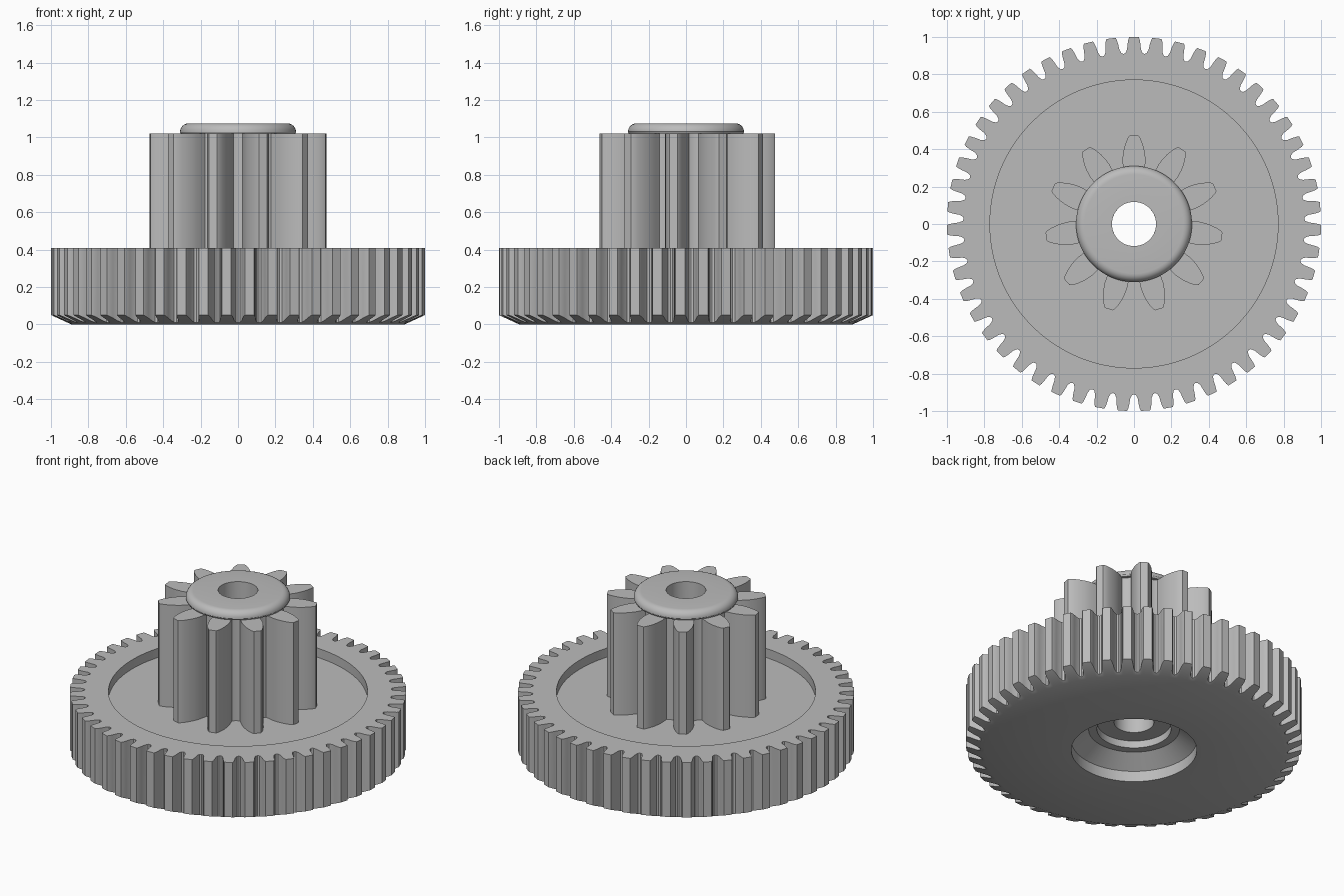
import bpy, bmesh
from math import sin, cos, pi, radians

if "Cube" in bpy.data.objects:
    bpy.data.objects.remove(bpy.data.objects["Cube"])

grey = bpy.data.materials.new("plain grey")
grey.use_nodes = True
colour = (0.5, 0.5, 0.5, 1)
grey.diffuse_color = colour
grey.node_tree.nodes["Principled BSDF"].inputs["Base Color"].default_value = colour


def tooth_outline(count, flank, valley):
    """Polar outline (angle, radius) of a gear, one tooth pointing to +y.
    flank lists (radius, half width) from root to tip."""
    points = []
    for i in range(count):
        mid = pi / 2 + i * 2 * pi / count
        points += [(mid - w / r, r) for r, w in flank]
        points += [(mid + w / r, r) for r, w in reversed(flank)]
        points.append((mid + pi / count, valley))
    return points


def outline_ring(outline, height):
    """Outline at a height, which may depend on the radius."""
    return [(r * cos(a), r * sin(a), height(r)) for a, r in outline]


def circles(angles, profile):
    return [[(r * cos(a), r * sin(a), z) for a in angles] for r, z in profile]


def ring_solid(name, rings):
    """Bridge rings in order, and the last one back to the first."""
    bm = bmesh.new()
    loops = [[bm.verts.new(p) for p in ring] for ring in rings]
    n = len(loops[0])
    for k, loop in enumerate(loops):
        nxt = loops[(k + 1) % len(loops)]
        for i in range(n):
            j = (i + 1) % n
            bm.faces.new((loop[i], loop[j], nxt[j], nxt[i]))
    bmesh.ops.recalc_face_normals(bm, faces=bm.faces)
    mesh = bpy.data.meshes.new(name)
    bm.to_mesh(mesh)
    bm.free()
    mesh.materials.append(grey)
    obj = bpy.data.objects.new(name, mesh)
    bpy.context.collection.objects.link(obj)
    bpy.ops.object.select_all(action='DESELECT')
    obj.select_set(True)
    bpy.context.view_layer.objects.active = obj
    bpy.ops.object.shade_smooth_by_angle(angle=radians(30))
    return obj


bore = 0.118
rim_top, floor, pinion_top, collar_top = 0.41, 0.35, 1.02, 1.075
chamfer_start, chamfer_height = 0.89, 0.05

# Large wheel: chamfered teeth, stepped pocket below, shallow recess above
wheel = tooth_outline(51, [(0.916, 0.045), (0.935, 0.037), (0.965, 0.034),
                           (0.988, 0.030), (1.0, 0.025)], 0.911)
wheel_angles = [a for a, r in wheel]
slope = chamfer_height / (1 - chamfer_start)
rings = [outline_ring(wheel, lambda r: (r - chamfer_start) * slope)]
rings += circles(wheel_angles, [
    (chamfer_start, 0), (0.373, 0), (0.373, 0.07), (0.27, 0.143),
    (0.22, 0.143), (0.22, 0.19), (bore, 0.19), (bore, floor),
    (0.77, floor), (0.77, rim_top)])
rings.append(outline_ring(wheel, lambda r: rim_top))
ring_solid("large_wheel", rings)

# Pinion: eleven tall, rounded teeth
pinion = tooth_outline(11, [(0.29, 0.058), (0.32, 0.060), (0.35, 0.062),
                            (0.38, 0.059), (0.41, 0.053), (0.44, 0.043),
                            (0.465, 0.031), (0.475, 0.022)], 0.283)
pinion_angles = [a for a, r in pinion]
ring_solid("pinion",
           [outline_ring(pinion, lambda r: floor),
            outline_ring(pinion, lambda r: pinion_top)]
           + circles(pinion_angles, [(bore, pinion_top), (bore, floor)]))

# Collar: flat disc with a rounded upper edge
collar_angles = [2 * pi * i / 96 for i in range(96)]
fillet = 0.045
edge = [(0.31 - fillet + fillet * cos(t * pi / 12),
         collar_top - fillet + fillet * sin(t * pi / 12)) for t in range(7)]
ring_solid("collar", circles(collar_angles, [
    (bore, pinion_top), (0.305, pinion_top), *edge, (bore, collar_top)]))
